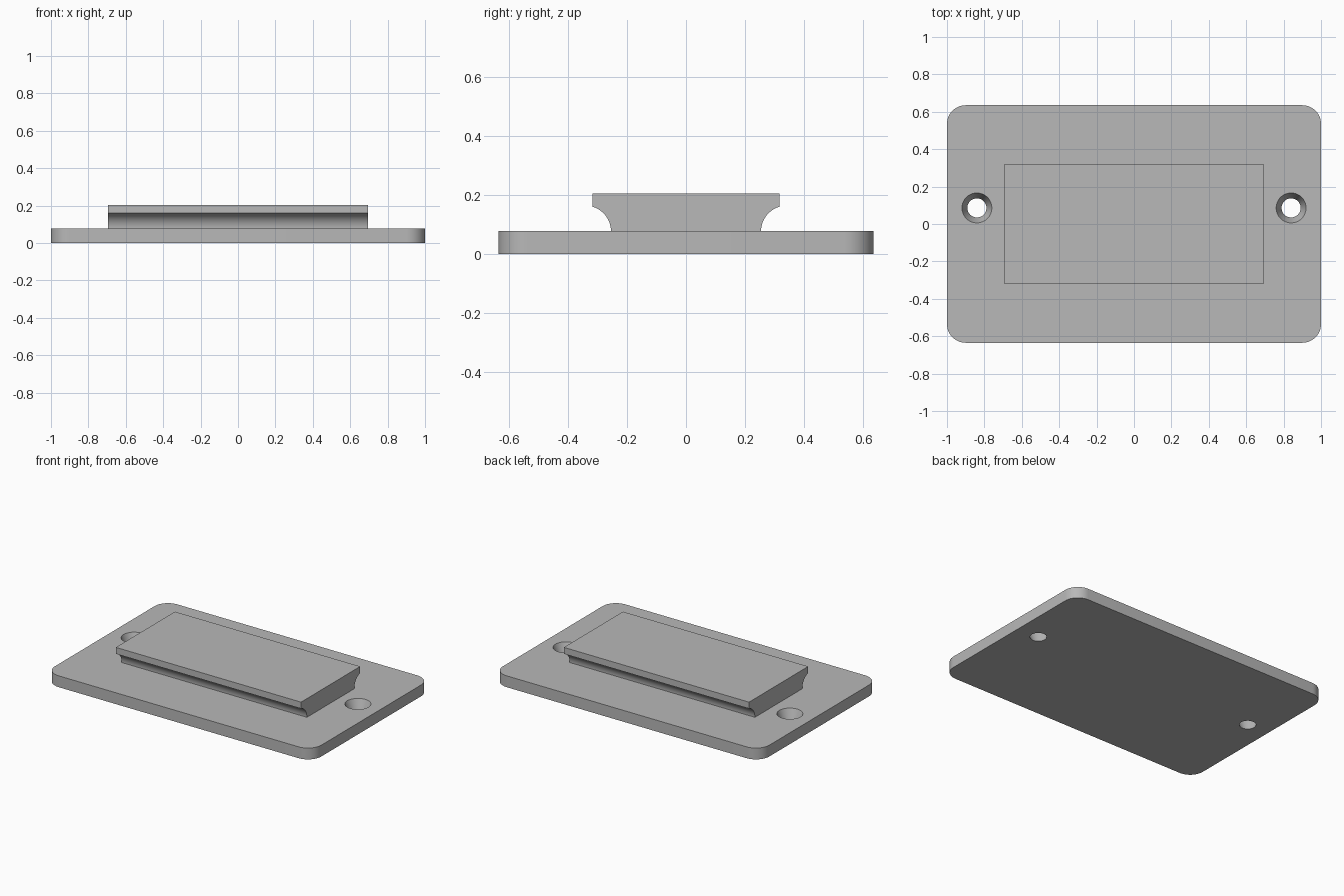
import bpy, bmesh, math

# Overall dimensions
HALF_X, HALF_Y, PLATE_T, CORNER = 1.0, 0.635, 0.077, 0.1
BLOCK_X, BLOCK_Y, NECK_Y, LIP_Z, TOP_Z = 0.695, 0.317, 0.254, 0.16, 0.204
HOLE_X, HOLE_Y, HOLE_TOP, HOLE_BOTTOM = 0.84, 0.086, 0.08, 0.051

if "Cube" in bpy.data.objects:
    bpy.data.objects.remove(bpy.data.objects["Cube"])

grey = bpy.data.materials.new("plain grey")
grey.use_nodes = True
colour = (0.48, 0.48, 0.48, 1)
grey.diffuse_color = colour
grey.node_tree.nodes["Principled BSDF"].inputs["Base Color"].default_value = colour


def prism(name, outline, offset):
    """Extrude a closed outline of 3D points along an offset."""
    bm = bmesh.new()
    face = bm.faces.new([bm.verts.new(p) for p in outline])
    new = bmesh.ops.extrude_face_region(bm, geom=[face])["geom"]
    bmesh.ops.translate(bm, vec=offset, verts=[v for v in new if isinstance(v, bmesh.types.BMVert)])
    bmesh.ops.recalc_face_normals(bm, faces=bm.faces)
    mesh = bpy.data.meshes.new(name)
    bm.to_mesh(mesh)
    bm.free()
    mesh.materials.append(grey)
    obj = bpy.data.objects.new(name, mesh)
    bpy.context.collection.objects.link(obj)
    return obj


def activate(obj):
    bpy.ops.object.select_all(action="DESELECT")
    obj.select_set(True)
    bpy.context.view_layer.objects.active = obj


# Base plate with rounded corners
outline = []
for quarter, (sx, sy) in enumerate([(1, 1), (-1, 1), (-1, -1), (1, -1)]):
    for step in range(13):
        a = math.radians(90 * quarter + 7.5 * step)
        outline.append((sx * (HALF_X - CORNER) + CORNER * math.cos(a),
                        sy * (HALF_Y - CORNER) + CORNER * math.sin(a), 0))
plate = prism("base_plate", outline, (0, 0, PLATE_T))

# Tapered screw holes
slope = (HOLE_TOP - HOLE_BOTTOM) / PLATE_T
extra = 0.02
for side in (-1, 1):
    bpy.ops.mesh.primitive_cone_add(
        vertices=48, radius1=HOLE_BOTTOM - slope * extra, radius2=HOLE_TOP + slope * extra,
        depth=PLATE_T + 2 * extra, location=(side * HOLE_X, HOLE_Y, PLATE_T / 2))
    cutter = bpy.context.object
    cutter.name = "hole_cutter"
    cutter.hide_render = True
    cutter.data.materials.append(grey)
    activate(plate)
    cut = plate.modifiers.new("screw_hole", "BOOLEAN")
    cut.operation, cut.solver, cut.object = "DIFFERENCE", "EXACT", cutter
    bpy.ops.object.modifier_apply(modifier=cut.name)
    bpy.data.objects.remove(cutter)

# Raised block whose long sides are hollowed by an arc below the lip
dy, dz = BLOCK_Y - NECK_Y, LIP_Z - PLATE_T
radius = (dy * dy + dz * dz) / (2 * dy)
sweep = math.asin(dz / radius)
half = [(NECK_Y + radius * (1 - math.cos(sweep * i / 16)),
         PLATE_T + radius * math.sin(sweep * i / 16)) for i in range(17)]
half.append((BLOCK_Y, TOP_Z))
profile = half + [(-y, z) for y, z in reversed(half)]
block = prism("raised_block", [(-BLOCK_X, y, z) for y, z in profile], (2 * BLOCK_X, 0, 0))

for obj in (plate, block):
    activate(obj)
    bpy.ops.object.shade_smooth_by_angle(angle=math.radians(30))
